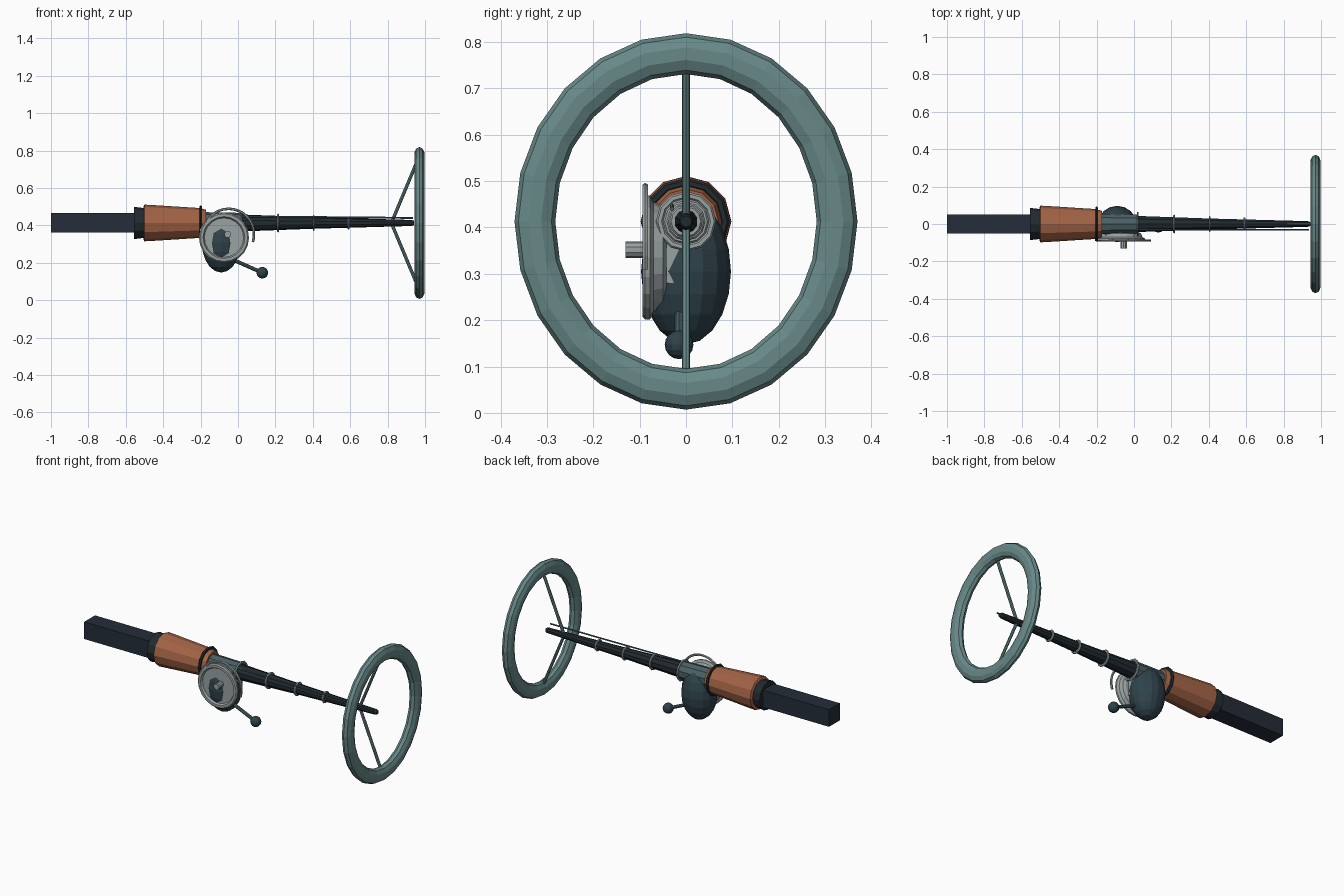
import bpy, bmesh
from math import sin, cos, pi, radians
from mathutils import Vector

if "Cube" in bpy.data.objects:
    bpy.data.objects.remove(bpy.data.objects["Cube"])

ZC = 0.413  # height of the rod axis


def material(name, rgb):
    m = bpy.data.materials.new(name)
    m.diffuse_color = (*rgb, 1)
    m.use_nodes = True
    m.node_tree.nodes["Principled BSDF"].inputs["Base Color"].default_value = m.diffuse_color
    return m


NAVY = material("navy", (0.018, 0.026, 0.04))
BLACK = material("dark_rod", (0.015, 0.024, 0.03))
BODY = material("dark_teal", (0.028, 0.055, 0.07))
SLATE = material("slate", (0.07, 0.12, 0.13))
TEAL = material("teal", (0.14, 0.25, 0.25))
CORK = material("cork", (0.36, 0.125, 0.06))
STEEL = material("steel", (0.32, 0.36, 0.36))


def finish(name, bm, mat):
    bmesh.ops.recalc_face_normals(bm, faces=bm.faces)
    me = bpy.data.meshes.new(name)
    bm.to_mesh(me)
    bm.free()
    ob = bpy.data.objects.new(name, me)
    bpy.context.collection.objects.link(ob)
    me.materials.append(mat)
    return ob


def skin(name, rings, mat, closed=False):
    """Join equal-length point rings into a surface, capped unless closed."""
    bm = bmesh.new()
    vs = [[bm.verts.new(p) for p in r] for r in rings]
    n = len(vs[0])
    for i in range(len(vs) if closed else len(vs) - 1):
        a, b = vs[i], vs[(i + 1) % len(vs)]
        for j in range(n):
            bm.faces.new((a[j], a[(j + 1) % n], b[(j + 1) % n], b[j]))
    if not closed:
        bm.faces.new(vs[0])
        bm.faces.new(vs[-1])
    return finish(name, bm, mat)


def lathe(name, origin, axis, profile, mat, n=10, turn=0.0):
    """Revolve (distance, radius) pairs about an axis through origin."""
    o, w = Vector(origin), Vector(axis).normalized()
    u = w.cross(Vector((0, 1, 0)) if abs(w.y) < 0.9 else Vector((1, 0, 0))).normalized()
    v = w.cross(u)
    return skin(name, [[o + w * d + (u * cos(turn + 2 * pi * k / n) + v * sin(turn + 2 * pi * k / n)) * r
                        for k in range(n)] for d, r in profile], mat)


def rod(name, a, b, r, mat, n=6):
    d = Vector(b) - Vector(a)
    return lathe(name, a, d, [(0, r), (d.length, r)], mat, n)


def torus_x(name, x, ry, rz, mr, mx, mat, n, m):
    """Torus around the rod axis, with an oval ring and oval section."""
    rings = [[(x + mx * sin(2 * pi * j / m),
               (ry + mr * cos(2 * pi * j / m)) * sin(2 * pi * i / n),
               ZC + (rz + mr * cos(2 * pi * j / m)) * cos(2 * pi * i / n))
              for j in range(m)] for i in range(n)]
    return skin(name, rings, mat, True)


def ellipsoid(name, c, r, mat, u, v):
    bm = bmesh.new()
    bmesh.ops.create_uvsphere(bm, u_segments=u, v_segments=v, radius=1)
    bmesh.ops.scale(bm, vec=r, verts=bm.verts)
    bmesh.ops.translate(bm, vec=c, verts=bm.verts)
    return finish(name, bm, mat)


def box(name, c, s, mat):
    bm = bmesh.new()
    bmesh.ops.create_cube(bm, size=1)
    bmesh.ops.scale(bm, vec=s, verts=bm.verts)
    bmesh.ops.translate(bm, vec=c, verts=bm.verts)
    return finish(name, bm, mat)


AX, X = (0, 0, ZC), (1, 0, 0)

# handle, collar, grip and winding
box("handle", (-0.76, 0, ZC), (0.48, 0.104, 0.104), NAVY)
lathe("grip_collar", AX, X, [(-0.555, 0.086), (-0.495, 0.079)], BLACK, 12)
lathe("grip", AX, X, [(-0.505, 0.088), (-0.5, 0.098), (-0.475, 0.097), (-0.205, 0.08), (-0.17, 0.07)], CORK, 12)
torus_x("grip_ring", -0.2, 0.084, 0.084, 0.01, 0.008, BLACK, 12, 6)

# reel seat, tapered rod and line guides
lathe("reel_seat", AX, X, [(-0.19, 0.058), (0.02, 0.054)], SLATE, 10)
lathe("rod", AX, X, [(0.0, 0.046), (0.4, 0.031), (0.93, 0.016), (0.94, 0.012)], BLACK, 10)
for i, (x, r) in enumerate([(0.02, 0.057), (0.215, 0.042), (0.405, 0.034), (0.59, 0.028)]):
    torus_x(f"line_guide_{i + 1}", x, r, r, 0.008, 0.006, STEEL, 12, 6)
rod("fishing_line", (0.0, -0.03, 0.448), (0.935, -0.03, 0.44), 0.005, SLATE)

# large tip hoop with two braces
torus_x("tip_hoop", 0.97, 0.326, 0.362, 0.044, 0.029, TEAL, 24, 10)
for s, side in ((1, "upper"), (-1, "lower")):
    rod(f"hoop_brace_{side}", (0.825, 0, ZC + s * 0.012), (0.962, 0, ZC + s * 0.34), 0.009, TEAL, 8)

# reel body, housing and stepped side plate
ellipsoid("reel_body", (-0.09, 0, 0.305), (0.103, 0.097, 0.157), BODY, 16, 10)
box("reel_foot", (-0.075, -0.022, 0.355), (0.16, 0.076, 0.15), STEEL)
C, Y = (-0.075, 0, 0.335), (0, 1, 0)
lathe("reel_plate", C, Y, [(-0.083, 0.105), (-0.094, 0.112), (-0.094, 0.127), (-0.088, 0.134),
                           (-0.078, 0.134), (-0.07, 0.12), (-0.05, 0.112), (-0.042, 0.095)], STEEL, 20)
lathe("plate_stud", (-0.055, 0, 0.352), Y, [(-0.131, 0.018), (-0.08, 0.018)], STEEL, 10)

# bail arc around the upper front of the plate
arc = []
for i in range(15):
    a = radians(150 - 12 * i)
    arc.append([(-0.05 + (0.136 + 0.007 * cos(b)) * cos(a), -0.088 + 0.007 * sin(b),
                 0.353 + (0.136 + 0.007 * cos(b)) * sin(a)) for b in (k * pi / 3 for k in range(6))])
skin("bail_arc", arc, STEEL)

# crank with round knob
rod("crank_arm", (-0.08, -0.015, 0.24), (0.13, -0.015, 0.147), 0.01, SLATE, 8)
ellipsoid("crank_knob", (0.13, -0.015, 0.147), (0.031, 0.031, 0.031), BODY, 12, 8)
